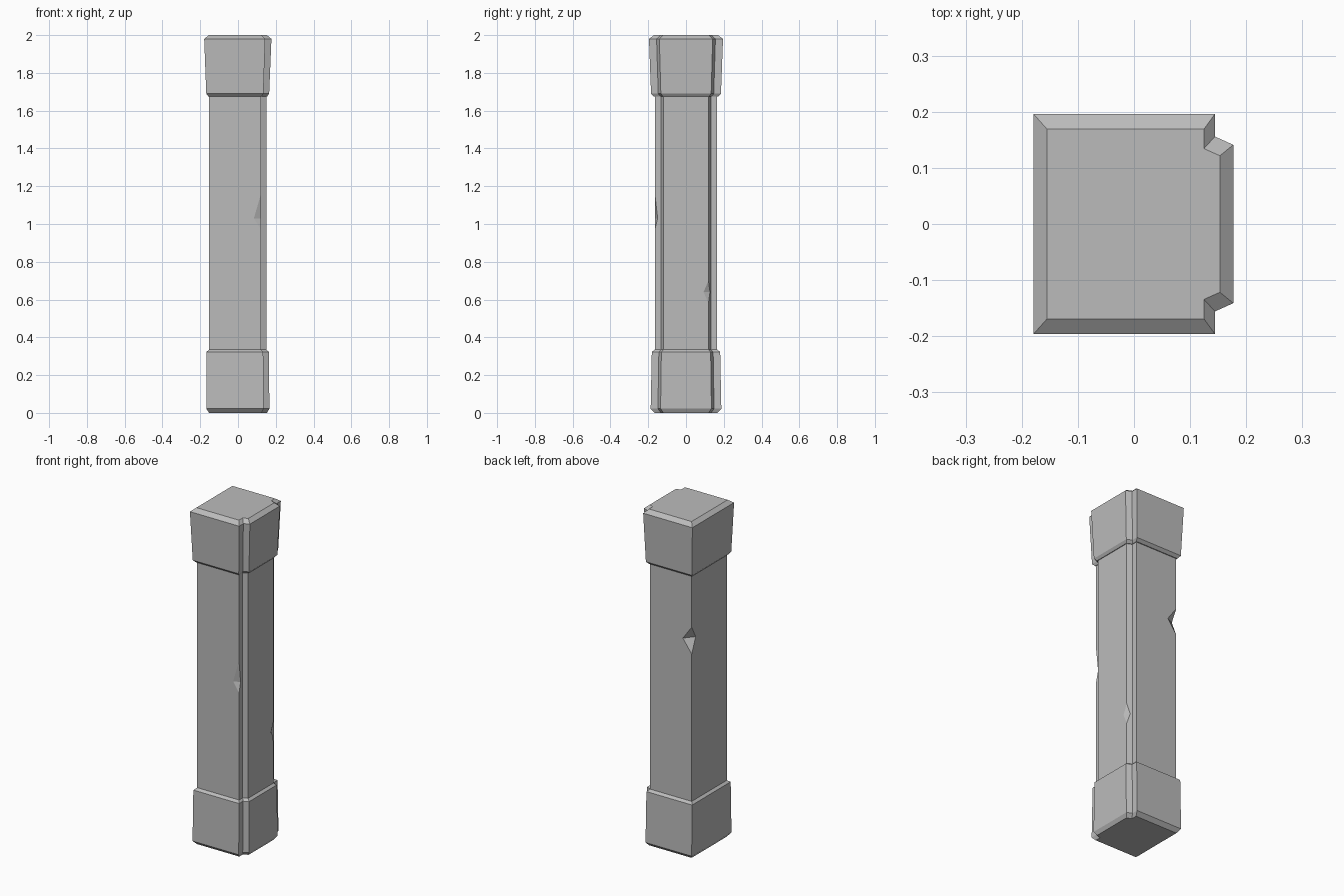
import bpy
import bmesh
from mathutils import Vector

if "Cube" in bpy.data.objects:
    bpy.data.objects.remove(bpy.data.objects["Cube"], do_unlink=True)

stone = bpy.data.materials.new("grey_stone")
stone.use_nodes = True
grey = (0.5, 0.5, 0.5, 1.0)
stone.diffuse_color = grey
stone.node_tree.nodes["Principled BSDF"].inputs["Base Color"].default_value = grey


def add_object(name, bm):
    bmesh.ops.recalc_face_normals(bm, faces=bm.faces)
    mesh = bpy.data.meshes.new(name)
    bm.to_mesh(mesh)
    bm.free()
    mesh.materials.append(stone)
    obj = bpy.data.objects.new(name, mesh)
    bpy.context.collection.objects.link(obj)
    return obj


def section(x0, x1, hy):
    """Rectangle whose two +x corners are notched in proportion to its size."""
    nx = x1 - 0.092 * (x1 - x0)
    half = [(x1, 0.72 * hy), (nx, 0.795 * hy), (nx, hy), (x0, hy)]
    return half + [(x, -y) for x, y in reversed(half)]


def loft(name, levels):
    """Stack notched sections, given as (z, x0, x1, half depth)."""
    bm = bmesh.new()
    rings = [[bm.verts.new((x, y, z)) for x, y in section(x0, x1, hy)]
             for z, x0, x1, hy in levels]
    for low, high in zip(rings, rings[1:]):
        for i in range(len(low)):
            j = (i + 1) % len(low)
            bm.faces.new((low[i], low[j], high[j], high[i]))
    bm.faces.new(rings[0])
    bm.faces.new(rings[-1])
    return add_object(name, bm)


def chip(target, top, bottom, side_a, side_b):
    """Cut a wedge out of an edge; its deepest line runs from side_a to side_b."""
    mid = (Vector(side_a) + Vector(side_b)) / 2
    bm = bmesh.new()
    for p in (top, bottom, side_a, side_b):
        bm.verts.new(mid + (Vector(p) - mid) * 1.5)
    bmesh.ops.convex_hull(bm, input=bm.verts)
    cutter = add_object("chip_cutter", bm)
    cutter.hide_render = True
    cutter.hide_viewport = True
    mod = target.modifiers.new("chip", "BOOLEAN")
    mod.operation = "DIFFERENCE"
    mod.solver = "EXACT"
    mod.object = cutter


# Base block with bevelled bottom and top rims
loft("base", [(0, -0.153, 0.153, 0.166), (0.022, -0.168, 0.166, 0.187),
              (0.323, -0.167, 0.164, 0.181), (0.335, -0.153, 0.15, 0.165)])

# Long shaft
shaft = loft("shaft", [(0.3, -0.153, 0.15, 0.165), (1.7, -0.153, 0.15, 0.165)])

# Flared capital
loft("capital", [(1.675, -0.157, 0.154, 0.17), (1.69, -0.168, 0.165, 0.185),
                 (1.98, -0.179, 0.177, 0.196), (2, -0.155, 0.153, 0.169)])

# Chips in the shaft edges
chip(shaft, (0.122, -0.165, 1.16), (0.122, -0.165, 0.97),
     (0.084, -0.165, 1.03), (0.122, -0.15, 1.03))
chip(shaft, (0.15, 0.119, 0.7), (0.15, 0.119, 0.58),
     (0.15, 0.093, 0.64), (0.132, 0.127, 0.64))
chip(shaft, (-0.153, 0.165, 1.37), (-0.153, 0.165, 1.21),
     (-0.095, 0.165, 1.29), (-0.153, 0.128, 1.3))
